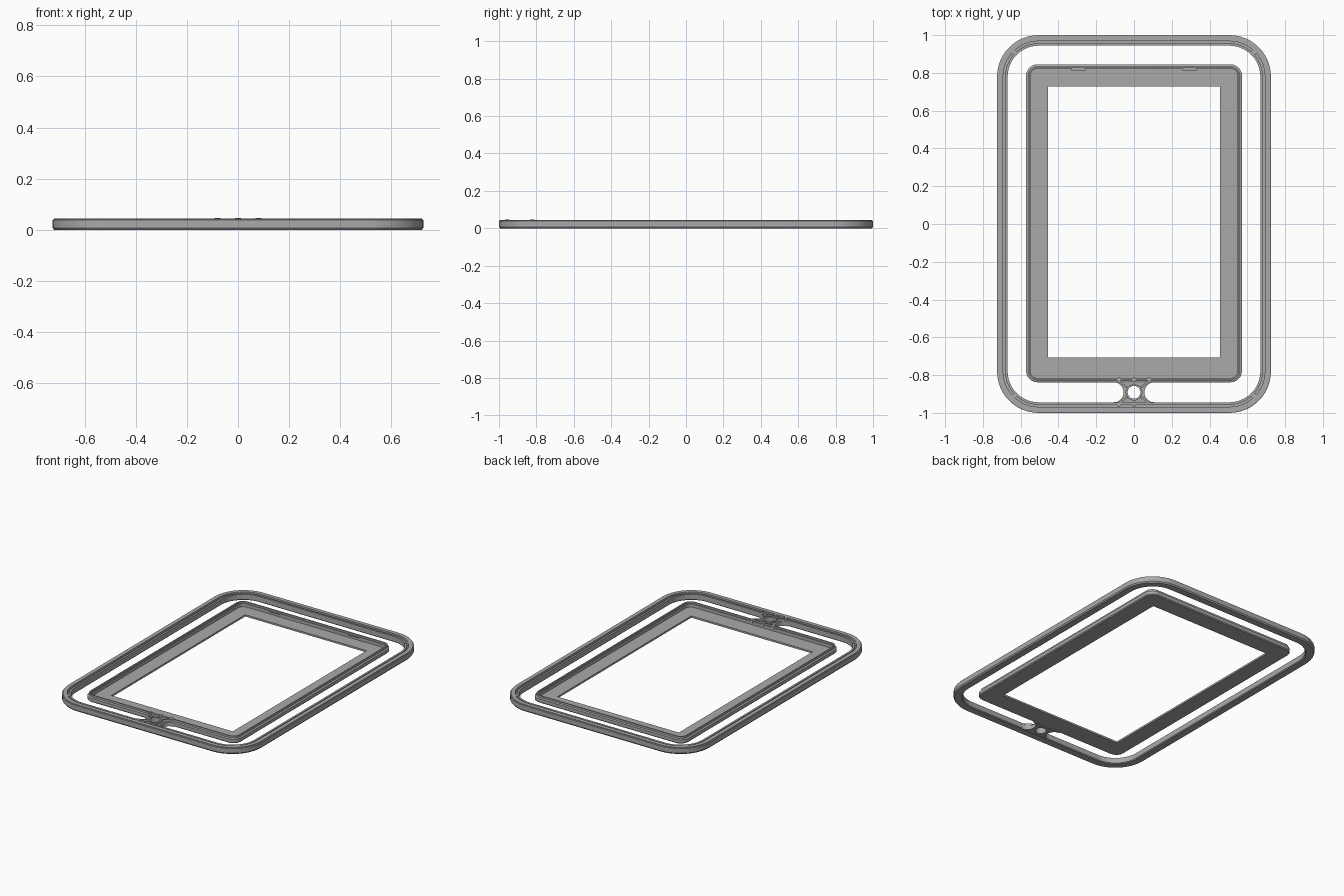
import bpy, bmesh, math
from math import cos, sin, pi

cube = bpy.data.objects.get("Cube")
if cube:
    bpy.data.objects.remove(cube, do_unlink=True)

grey = bpy.data.materials.new("plain grey")
grey.use_nodes = True
grey.diffuse_color = (0.4, 0.4, 0.4, 1)
grey.node_tree.nodes["Principled BSDF"].inputs["Base Color"].default_value = (0.4, 0.4, 0.4, 1)


def finish(name, bm):
    bmesh.ops.recalc_face_normals(bm, faces=bm.faces)
    mesh = bpy.data.meshes.new(name)
    bm.to_mesh(mesh)
    bm.free()
    mesh.materials.append(grey)
    ob = bpy.data.objects.new(name, mesh)
    bpy.context.collection.objects.link(ob)
    bpy.context.view_layer.objects.active = ob
    ob.select_set(True)
    bpy.ops.object.shade_smooth_by_angle(angle=math.radians(30))
    ob.select_set(False)
    return ob


def rounded_rect(hx, y0, y1, r, n=12):
    """Outline points of a rounded rectangle, anticlockwise."""
    pts = []
    for k, (sx, y) in enumerate([(1, y1 - r), (-1, y1 - r), (-1, y0 + r), (1, y0 + r)]):
        for i in range(n + 1):
            a = (k + i / n) * pi / 2
            pts.append((sx * (hx - r) + r * cos(a), y + r * sin(a)))
    return pts


def skin(name, loops):
    """Join a closed cycle of (outline, z) loops into a solid ring."""
    bm = bmesh.new()
    rows = [[bm.verts.new((x, y, z)) for x, y in pts] for pts, z in loops]
    for a, b in zip(rows, rows[1:] + rows[:1]):
        for i in range(len(a)):
            j = (i + 1) % len(a)
            bm.faces.new((a[i], a[j], b[j], b[i]))
    return finish(name, bm)


def inset_loops(profile, hx, y0, y1, r):
    return [(rounded_rect(hx - d, y0 + d, y1 - d, max(r - d, 0.004)), z) for d, z in profile]


def plate(name, outlines, z0, z1):
    """Flat slab from an outline and optional hole outlines."""
    cu = bpy.data.curves.new(name, "CURVE")
    cu.dimensions, cu.fill_mode, cu.extrude = "2D", "BOTH", (z1 - z0) / 2
    for pts in outlines:
        sp = cu.splines.new("POLY")
        sp.points.add(len(pts) - 1)
        sp.use_cyclic_u = True
        for p, (x, y) in zip(sp.points, pts):
            p.co = (x, y, 0, 1)
    tmp = bpy.data.objects.new(name + " outline", cu)
    mesh = bpy.data.meshes.new_from_object(tmp)
    bpy.data.objects.remove(tmp)
    bm = bmesh.new()
    bm.from_mesh(mesh)
    bpy.data.meshes.remove(mesh)
    bmesh.ops.remove_doubles(bm, verts=bm.verts, dist=1e-5)
    bmesh.ops.translate(bm, verts=bm.verts, vec=(0, 0, (z0 + z1) / 2))
    return finish(name, bm)


def circle(x, y, r, n=24):
    return [(x + r * cos(2 * pi * i / n), y + r * sin(2 * pi * i / n)) for i in range(n)]


# Outer ring with a channel around its top
ring_profile = [(0.006, 0), (0, 0.008), (0, 0.039), (0.005, 0.041), (0.005, 0.045),
                (0.032, 0.045), (0.032, 0.022), (0.043, 0.022), (0.043, 0.04),
                (0.056, 0.04), (0.056, 0.005), (0.051, 0)]
skin("outer_ring", inset_loops(ring_profile, 0.725, -1, 1, 0.22))

# Inner frame: raised rim around a thin shelf with a square-cornered opening
rim_profile = [(0.006, 0), (0, 0.006), (0, 0.028), (0.01, 0.032), (0.01, 0.045),
               (0.018, 0.045), (0.018, 0.034), (0.023, 0.034), (0.023, 0.012)]
opening = rounded_rect(0.455, -0.706, 0.727, 0.001)
skin("inner_frame", inset_loops(rim_profile, 0.571, -0.838, 0.845, 0.06)
     + [(opening, 0.012), (opening, 0)])

# Latches under the rim at the back
for side, x in (("left", 0.295), ("right", -0.295)):
    plate("latch_" + side, [[(x - 0.04, 0.812), (x + 0.04, 0.812),
                             (x + 0.035, 0.825), (x - 0.035, 0.825)]], 0.03, 0.036)

# Waisted bridge with a hole, between ring and frame
hole_y, slot_r = -0.891, 0.053
arc = [(0.108 - slot_r * cos(a), hole_y + slot_r * sin(a))
       for a in (-pi / 2 + pi * i / 16 for i in range(17))]
outline = arc + [(-x, y) for x, y in reversed(arc)]
plate("bridge", [outline, circle(0, hole_y, 0.034)], 0, 0.028)
plate("bridge_collar", [circle(0, hole_y, 0.046, 8), circle(0, hole_y, 0.034)], 0.028, 0.04)

# Radiating ribs and pegs on the bridge
for sx, sy in ((1, 1), (-1, 1), (-1, -1), (1, -1)):
    a = [(0.034, 0.028), (0.042, 0.022), (0.092, 0.062), (0.084, 0.068)]
    plate("bridge_rib", [[(sx * x, hole_y + sy * y) for x, y in a]], 0.02, 0.044)
for x, y in ((0, -0.823), (0.08, -0.823), (-0.08, -0.823), (0, -0.955), (-0.08, -0.955)):
    plate("bridge_peg", [circle(x, y, 0.012, 16)], 0.02, 0.046)

# Pegs filling the channel at the ring corners
for sx in (1, -1):
    for sy in (1, -1):
        reach = 0.22 - 0.037
        cx, cy = 0.505 + reach * 0.7071, 0.78 + reach * 0.7071
        plate("corner_peg", [circle(sx * cx, sy * cy, 0.014, 16)], 0.015, 0.044)
